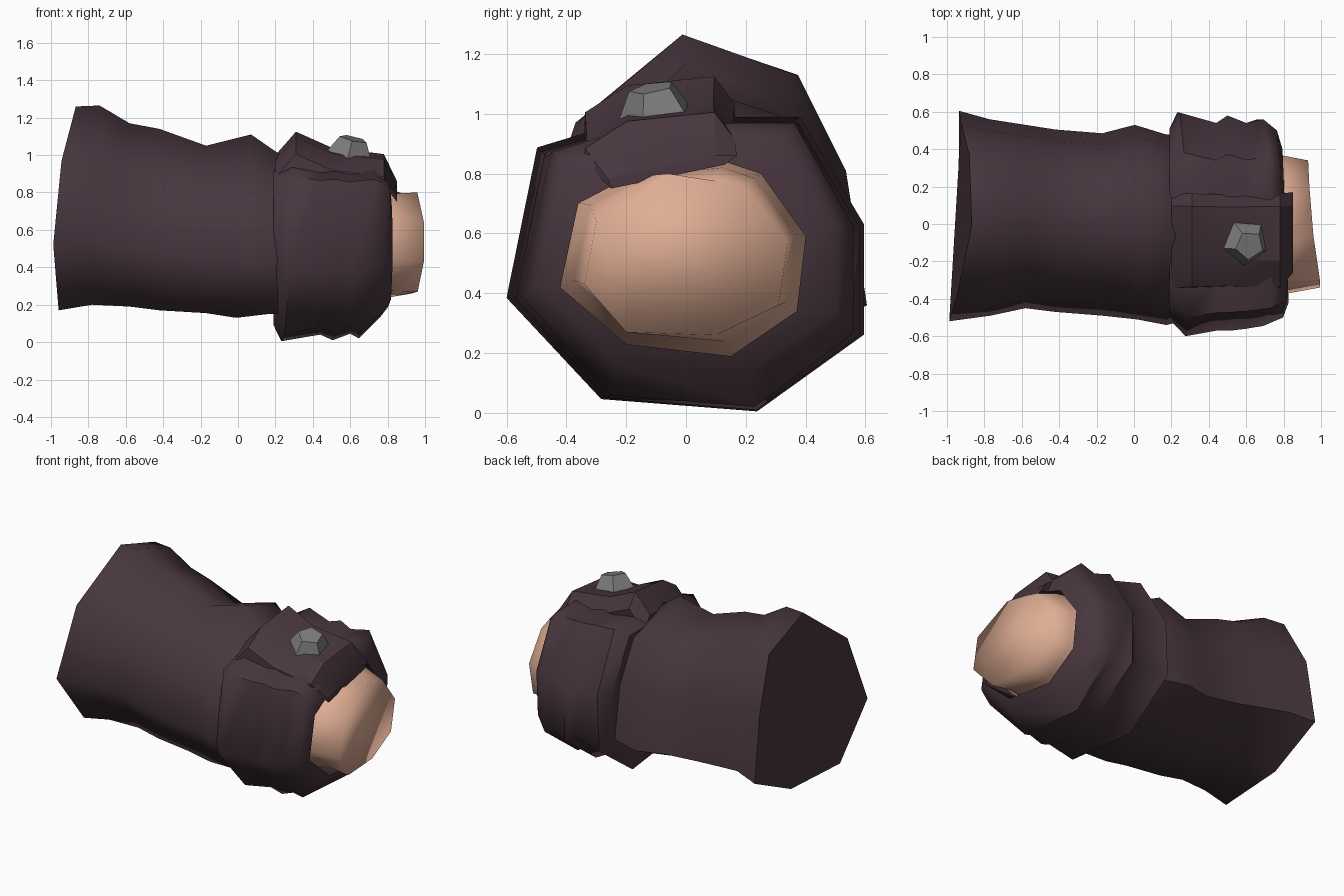
import bpy, bmesh, math
from mathutils import Vector, Matrix

cube = bpy.data.objects.get("Cube")
if cube:
    bpy.data.objects.remove(cube)


def material(name, rgb):
    m = bpy.data.materials.new(name)
    m.use_nodes = True
    m.diffuse_color = (*rgb, 1)
    m.node_tree.nodes["Principled BSDF"].inputs["Base Color"].default_value = (*rgb, 1)
    return m


CLOTH = material("dark plum cloth", (0.064, 0.037, 0.048))
SKIN = material("skin", (0.74, 0.42, 0.295))
METAL = material("grey metal", (0.21, 0.21, 0.21))


def loft(name, rings, mat, angle, cap_start=True, cap_end=True):
    """Join rings of equal point count with quads and optional end caps."""
    bm = bmesh.new()
    loops = [[bm.verts.new(p) for p in ring] for ring in rings]
    n = len(loops[0])
    for a, b in zip(loops, loops[1:]):
        for i in range(n):
            j = (i + 1) % n
            bm.faces.new((a[i], a[j], b[j], b[i]))
    if cap_start:
        bm.faces.new(loops[0][::-1])
    if cap_end:
        bm.faces.new(loops[-1])
    bmesh.ops.recalc_face_normals(bm, faces=bm.faces)
    mesh = bpy.data.meshes.new(name)
    bm.to_mesh(mesh)
    bm.free()
    mesh.materials.append(mat)
    obj = bpy.data.objects.new(name, mesh)
    bpy.context.collection.objects.link(obj)
    bpy.ops.object.select_all(action="DESELECT")
    obj.select_set(True)
    bpy.context.view_layer.objects.active = obj
    bpy.ops.object.shade_smooth_by_angle(angle=math.radians(angle))
    return obj


def fit(shape, x, y0, y1, z0, z1, lean_y=0.0, lean_z=0.0, bow=0.0):
    """Stretch a cross-section to the given bounds, leaning and bowing it along x."""
    ys, zs = [p[0] for p in shape], [p[1] for p in shape]
    ring = []
    for y, z in shape:
        u = (y - min(ys)) / (max(ys) - min(ys))
        v = (z - min(zs)) / (max(zs) - min(zs))
        ring.append((x + lean_y * (u - 0.5) + lean_z * (v - 0.5) - bow * 4 * v * (1 - v),
                     y0 + u * (y1 - y0), z0 + v * (z1 - z0)))
    return ring


# Sleeve: flared at the elbow, creased along the forearm
sleeve_shape = [(-0.01, 1.26), (0.37, 1.13), (0.53, 0.81), (0.6, 0.36), (0.22, 0.18),
                (-0.27, 0.17), (-0.52, 0.52), (-0.37, 0.97)]
sleeve = [fit(sleeve_shape, *s) for s in [
    (-0.905, -0.52, 0.605, 0.17, 1.26, 0.05, 0.08, 0.05),
    (-0.76, -0.49, 0.56, 0.2, 1.265, 0.0, 0.04),
    (-0.58, -0.45, 0.53, 0.19, 1.17),
    (-0.42, -0.47, 0.505, 0.17, 1.14),
    (-0.17, -0.49, 0.485, 0.155, 1.05),
    (0.03, -0.51, 0.53, 0.13, 1.11, 0.0, 0.08),
    (0.18, -0.54, 0.48, 0.15, 1.02, 0.0, 0.04),
    (0.34, -0.5, 0.46, 0.16, 0.95)]]
loft("sleeve", sleeve, CLOTH, 70)

# Cuff: thick folded band turning inward around the wrist
cuff_shape = [(-0.6, 0.38), (-0.5, 0.87), (-0.3, 0.93), (0.14, 0.97), (0.36, 0.97),
              (0.57, 0.62), (0.57, 0.26), (0.22, 0.01), (-0.29, 0.05)]
opening = [(-0.42, 0.42), (-0.36, 0.7), (-0.15, 0.81), (0.13, 0.84), (0.25, 0.8),
           (0.4, 0.59), (0.37, 0.34), (0.15, 0.19), (-0.2, 0.23)]
cuff = [fit(cuff_shape, *s) for s in [
    (0.2, -0.47, 0.46, 0.13, 0.9),
    (0.19, -0.51, 0.51, 0.09, 0.95),
    (0.26, -0.6, 0.595, 0.005, 0.99, -0.04, 0.04),
    (0.44, -0.57, 0.54, 0.04, 0.96),
    (0.51, -0.57, 0.58, 0.01, 0.97, -0.02),
    (0.6, -0.56, 0.54, 0.045, 0.95),
    (0.69, -0.545, 0.56, 0.02, 0.97, -0.02, 0.08),
    (0.78, -0.5, 0.5, 0.13, 0.91, -0.04, 0.03)]]
cuff.append([(0.81 - 0.04 * y, y, z) for y, z in opening])
cuff.append([(0.6, y, z) for y, z in opening])
loft("cuff", cuff, CLOTH, 55, cap_end=False)

# Wrist: stump flaring inside the cuff, with a slanted end
wrist_end = [(-0.34, 0.43), (-0.3, 0.64), (-0.06, 0.8), (0.1, 0.775), (0.2, 0.75),
             (0.34, 0.57), (0.31, 0.36), (0.1, 0.26), (-0.2, 0.27)]
wrist = [[(0.5, y * 1.03, 0.52 + (z - 0.52) * 1.03) for y, z in opening],
         fit(opening, 0.8, -0.375, 0.365, 0.238, 0.82)]
wrist.append([(0.965 - 0.1 * y - 0.25 * (z - 0.58) ** 2, y, z) for y, z in wrist_end])
loft("wrist", wrist, SKIN, 180, cap_start=False)

# Strap: raised tab folded over the top of the cuff, lower towards the front
strap_shape = [(-0.35, 0.84), (-0.345, 0.94), (-0.2, 1.03), (0.1, 1.06), (0.17, 0.97), (0.15, 0.84)]
strap = []
for x, rise, narrow in [(0.2, -0.06, 0.98), (0.31, 0.065, 0.97), (0.5, -0.02, 0.95),
                        (0.78, -0.055, 0.97)]:
    strap.append([(x, -0.08 + (y + 0.08) * narrow, z + (rise if z > 0.9 else 0))
                  for y, z in strap_shape])
strap.append([(0.85, y, z) for y, z in
              [(-0.25, 0.75), (-0.26, 0.78), (-0.15, 0.82), (0.1, 0.86), (0.17, 0.86), (0.13, 0.83)]])
loft("strap", strap, CLOTH, 25)

# Stud: five-sided metal button tilted on the strap
tilt = Matrix.Rotation(math.radians(13), 3, "Y") @ Matrix.Rotation(math.radians(10), 3, "X")
stud = []
for radius, height in [(0.13, -0.07), (0.125, -0.005), (0.078, 0.08)]:
    stud.append([Vector((0.6, -0.1, 1.01)) + tilt @ Vector((
        radius * math.sin(math.tau * i / 5 + 3.2), radius * math.cos(math.tau * i / 5 + 3.2), height))
        for i in range(5)])
loft("stud", stud, METAL, 20)
